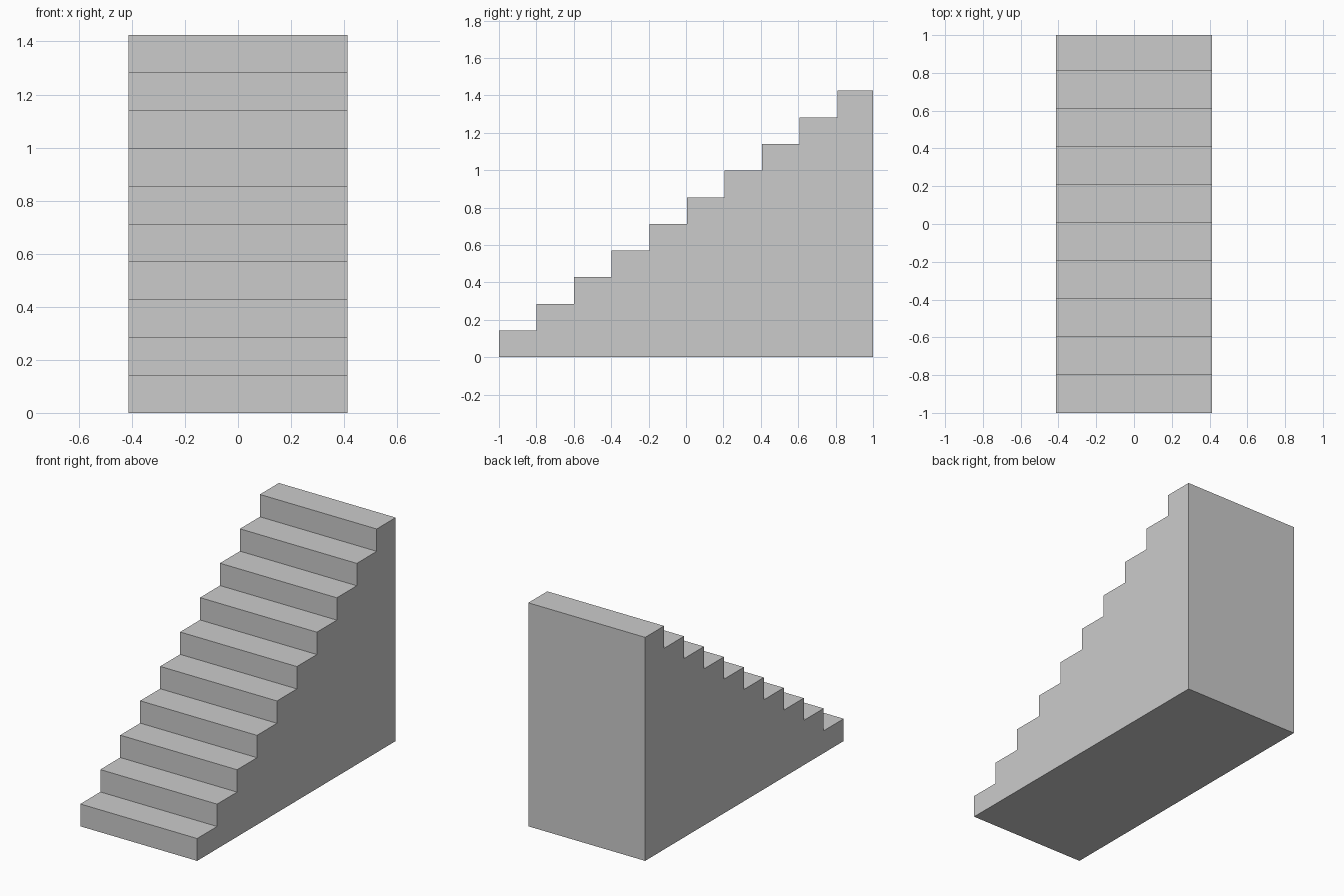
import bpy
import bmesh

cube = bpy.data.objects.get("Cube")
if cube:
    bpy.data.objects.remove(cube, do_unlink=True)

STEPS = 10
HALF_WIDTH = 0.412
HEIGHT = 1.425
RUN = 0.201
RISE = HEIGHT / STEPS

# Plain grey finish
grey = bpy.data.materials.new("light_grey")
grey.use_nodes = True
colour = (0.6, 0.6, 0.6, 1)
grey.diffuse_color = colour
grey.node_tree.nodes["Principled BSDF"].inputs["Base Color"].default_value = colour

# Stepped side profile: riser then tread, closed by the tall back wall
profile = [(-1, 0)]
for i in range(STEPS):
    front = -1 + i * RUN
    back = 1 if i == STEPS - 1 else front + RUN
    top = (i + 1) * RISE
    profile += [(front, top), (back, top)]
profile.append((1, 0))

# Extrude the profile across the width into one solid block
bm = bmesh.new()
side = bm.faces.new([bm.verts.new((-HALF_WIDTH, y, z)) for y, z in profile])
extruded = bmesh.ops.extrude_face_region(bm, geom=[side], use_keep_orig=True)
moved = [v for v in extruded["geom"] if isinstance(v, bmesh.types.BMVert)]
bmesh.ops.translate(bm, verts=moved, vec=(2 * HALF_WIDTH, 0, 0))
bmesh.ops.recalc_face_normals(bm, faces=bm.faces)

mesh = bpy.data.meshes.new("staircase")
bm.to_mesh(mesh)
bm.free()
mesh.materials.append(grey)
staircase = bpy.data.objects.new("staircase", mesh)
bpy.context.collection.objects.link(staircase)
